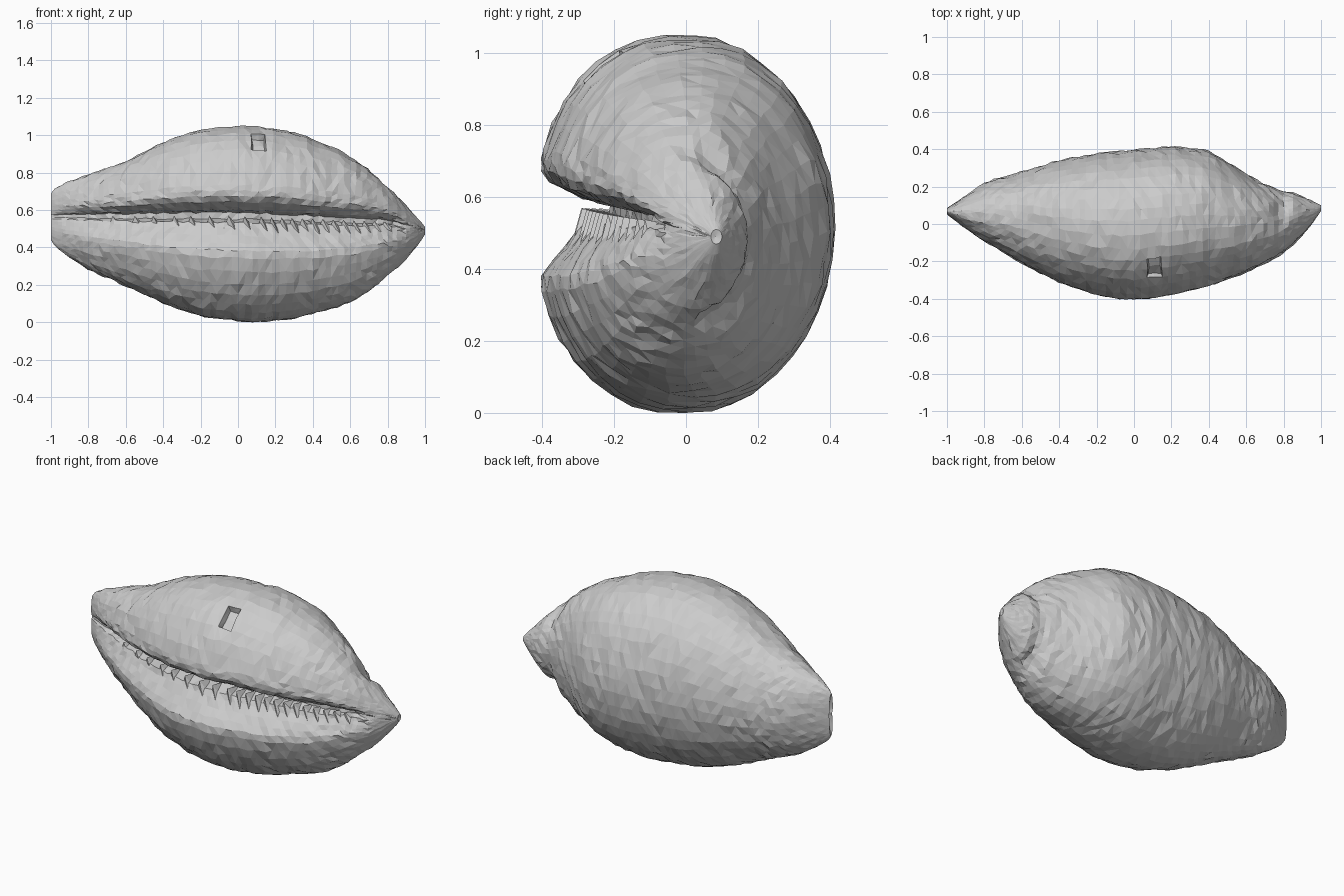
import bpy, bmesh, math, random
from mathutils import Vector

if "Cube" in bpy.data.objects:
    bpy.data.objects.remove(bpy.data.objects["Cube"])

random.seed(4)

# silhouette curves read along the length: (x, value)
TOP = [(-1, .69), (-.97, .73), (-.8, .79), (-.6, .86), (-.4, .965), (-.2, 1.03), (0, 1.053),
       (.2, 1.04), (.4, .985), (.6, .89), (.7, .82), (.8, .73), (.9, .62), (.97, .55), (1, .51)]
BOTTOM = [(-1, .44), (-.97, .39), (-.8, .28), (-.6, .195), (-.4, .1), (-.2, .03), (.1, -.005),
          (.3, .02), (.6, .1), (.8, .24), (.9, .34), (.97, .42), (1, .47)]
BACK = [(-1, .085), (-.9, .15), (-.8, .225), (-.7, .25), (-.4, .34), (-.2, .38), (.2, .415),
        (.4, .395), (.5, .33), (.6, .27), (.7, .21), (.8, .185), (.9, .15), (1, .1)]
FRONT = [(-1, .05), (-.9, -.03), (-.8, -.1), (-.6, -.22), (-.4, -.325), (-.2, -.39), (0, -.42),
         (.2, -.39), (.4, -.345), (.6, -.265), (.8, -.165), (.9, -.07), (1, .07)]
SLIT = [(-1, .565), (0, .565), (.4, .55), (.8, .535), (1, .49)]
# lip rolling into the slit: (height offset, depth)
LIP = [(.14, .003), (.11, .012), (.08, .04), (.055, .09), (.035, .13), (.022, .21),
       (-.012, .21), (-.03, .135), (-.06, .115), (-.1, .08), (-.14, .045), (-.18, .012)]


def curve(table, x):
    for (x0, v0), (x1, v1) in zip(table, table[1:]):
        if x <= x1:
            return v0 + (v1 - v0) * (x - x0) / (x1 - x0)
    return table[-1][1]


def soft(table, x):
    # rounds the corners of a curve away from the ends
    d = min(.05, 1 - abs(x))
    return (curve(table, x - d) + 2 * curve(table, x) + curve(table, x + d)) / 4


def section(x):
    top, bot = soft(TOP, x), soft(BOTTOM, x)
    front, back = soft(FRONT, x), soft(BACK, x)
    zc, yc = (top + bot) / 2, (front + back) / 2
    a, b = (back - front) / 2, (top - bot) / 2
    s, slit = (b / .52) ** .7, curve(SLIT, x)
    if b < .1:
        s *= b / .1

    def side(c):
        return a * c if c > 0 else -a * min(1.03 * abs(c) ** .85, 1.01)

    def angle(u):
        return math.asin(max(-.95, min(.95, (slit + u * s - zc) / b)))

    start, end = math.pi - angle(.17), -math.pi - angle(-.22)
    pinch = max(0, 1 - abs(x - .79) / .06)       # crease between dome and end flange
    groove = max(0, min(1, (.93 - x) / .1))      # slit closes at the right tip
    pts = []
    n = 36
    for i in range(n + 1):
        t = start + (end - start) * i / n
        c, q = math.cos(t), math.sin(t)
        r = 1 - .2 * pinch * min(1, max(0, c * 2 + .3)) * (.3 + .7 * abs(q))
        pts.append(Vector((x, yc + side(c) * r, zc + b * q * r)))
    for u, d in reversed(LIP):
        z = slit + u * s
        k = max(0, 1 - ((z - zc) / b) ** 2)
        pts.append(Vector((x, yc + side(-math.sqrt(k)) + d * groove * a / .41, z)))
    return pts, a


# shell body: lofted sections with a rolled lip
bm = bmesh.new()
stations = 66
rings = []
for i in range(stations + 1):
    t = -1 + 2 * i / stations
    x = .6 * t + .4 * math.sin(t * math.pi / 2)
    ring = []
    pts, a = section(x)
    for p in pts:
        if 0 < i < stations:
            amp = .0055 * min(1, a / .2)
            p += Vector([random.uniform(-amp, amp) for _ in range(3)])
        ring.append(bm.verts.new(p))
    rings.append(ring)
n = len(rings[0])
for r0, r1 in zip(rings, rings[1:]):
    for j in range(n):
        k = (j + 1) % n
        bm.faces.new((r0[j], r0[k], r1[k], r1[j]))
for ring, inset in ((rings[0], .03), (rings[-1], -.005)):
    mid = sum((v.co for v in ring), Vector()) / n
    tip = bm.verts.new(mid + Vector((inset, 0, 0)))
    for j in range(n):
        bm.faces.new((ring[j], ring[(j + 1) % n], tip))

# small pit on the upper front
bmesh.ops.recalc_face_normals(bm, faces=bm.faces)
near = min(bm.verts, key=lambda v: (v.co - Vector((.11, -.22, .95))).length)
patch = list(near.link_faces)
bmesh.ops.inset_region(bm, faces=patch, thickness=.008)
rim = {v for f in patch for v in f.verts}
for v in rim:
    v.co += Vector((0, .015, -.03))
bmesh.ops.triangulate(bm, faces=bm.faces)
mesh = bpy.data.meshes.new("shell_body")
bm.to_mesh(mesh)
bm.free()
bpy.context.collection.objects.link(bpy.data.objects.new("shell_body", mesh))

# teeth: wedge ridges along the lower lip, denser to the right
bm = bmesh.new()
x = -.66
while x < .82:
    s = ((curve(TOP, x) - curve(BOTTOM, x)) / 1.05) ** .7
    f, z = curve(FRONT, x), curve(SLIT, x)
    a = (curve(BACK, x) - f) / .82
    w = random.uniform(.02, .03)
    outer = bm.verts.new((x + .03, f + .1 * a, z - .085 * s))
    rear = [bm.verts.new((x + dx, f + dy * a, z + dz * s)) for dx, dy, dz in
            ((-w, .14, -.04), (-.01, .125, .005), (w, .14, -.04))]
    deep = bm.verts.new((x, f + .22 * a, z - .01 * s))
    for i in range(3):
        j = (i + 1) % 3
        bm.faces.new((outer, rear[i], rear[j]))
        bm.faces.new((deep, rear[j], rear[i]))
    x += random.uniform(.08, .12) if x < .1 else .055
bmesh.ops.recalc_face_normals(bm, faces=bm.faces)
mesh = bpy.data.meshes.new("lip_teeth")
bm.to_mesh(mesh)
bm.free()
bpy.context.collection.objects.link(bpy.data.objects.new("lip_teeth", mesh))
